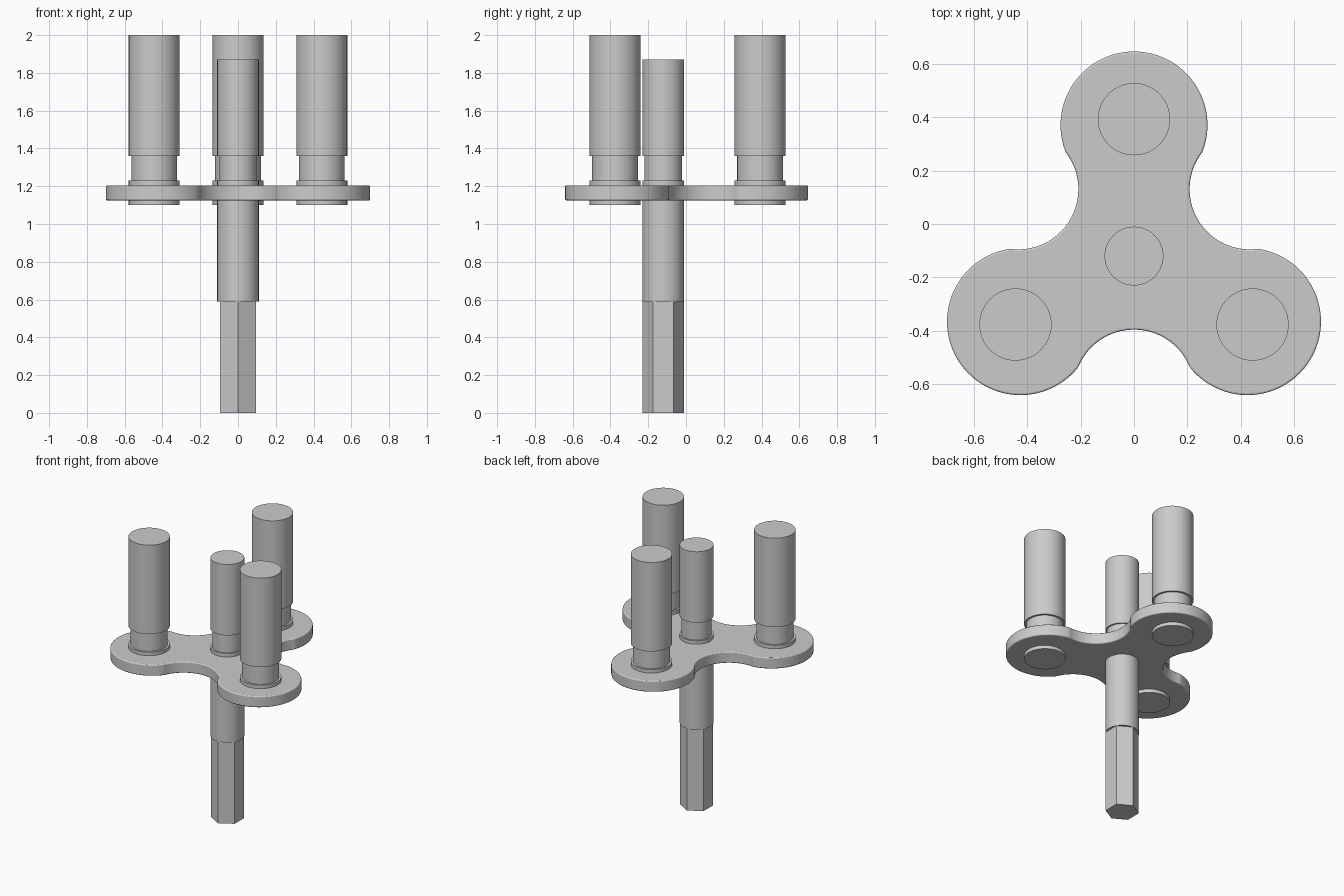
import bpy, bmesh
from math import radians, cos, sin, pi
from mathutils import Vector

cube = bpy.data.objects.get("Cube")
if cube:
    bpy.data.objects.remove(cube, do_unlink=True)

grey = bpy.data.materials.new("plain grey")
grey.use_nodes = True
colour = (0.6, 0.6, 0.6, 1)
grey.diffuse_color = colour
grey.node_tree.nodes["Principled BSDF"].inputs["Base Color"].default_value = colour

HUB = Vector((0, -0.12, 0))


def polar(r, deg):
    return Vector((r * cos(radians(deg)), r * sin(radians(deg)), 0))


def finish(name, bm, location, smooth=True):
    bmesh.ops.recalc_face_normals(bm, faces=bm.faces)
    mesh = bpy.data.meshes.new(name)
    bm.to_mesh(mesh)
    bm.free()
    mesh.materials.append(grey)
    obj = bpy.data.objects.new(name, mesh)
    obj.location = location
    bpy.context.collection.objects.link(obj)
    if smooth:
        bpy.ops.object.select_all(action='DESELECT')
        obj.select_set(True)
        bpy.context.view_layer.objects.active = obj
        bpy.ops.object.shade_smooth_by_angle(angle=radians(30))
    return obj


def turned(name, profile, location, sides=64, smooth=True):
    """Closed lathe of (radius, height) points with flat end caps."""
    bm = bmesh.new()
    rings = []
    for r, z in profile:
        rings.append([bm.verts.new((r * sin(2 * pi * i / sides), r * cos(2 * pi * i / sides), z))
                      for i in range(sides)])
    for a, b in zip(rings, rings[1:]):
        for i in range(sides):
            j = (i + 1) % sides
            bm.faces.new((a[i], a[j], b[j], b[i]))
    bm.faces.new(rings[0])
    bm.faces.new(rings[-1])
    return finish(name, bm, location, smooth)


# Three-lobed plate: round lobes joined by hollow arcs
def arc(centre, radius, start, end, steps):
    return [centre + polar(radius, start + (end - start) * i / steps) for i in range(steps + 1)]


outline = []
for lobe in (90, 210, 330):
    outline += arc(polar(0.49, lobe), 0.275, lobe - 112, lobe + 112, 48)
    waist = lobe + 60
    outline += arc(polar(0.5, waist), 0.225, waist + 180 + 67, waist + 180 - 67, 32)

bm = bmesh.new()
bottom = bm.faces.new([bm.verts.new(p) for p in outline])
top = bmesh.ops.extrude_face_region(bm, geom=[bottom])["geom"]
bmesh.ops.translate(bm, verts=[v for v in top if isinstance(v, bmesh.types.BMVert)], vec=(0, 0, 0.08))
plate = finish("plate", bm, HUB + Vector((0, 0, 1.125)))
bevel = plate.modifiers.new("rounded rim", 'BEVEL')
bevel.width = 0.01
bevel.segments = 3
bevel.angle_limit = radians(60)

# Outer pins, each with a base disc, neck and thick upper part
pin = [(0.135, 1.10), (0.135, 1.23), (0.121, 1.23), (0.121, 1.36), (0.135, 1.36), (0.135, 2.0)]
for name, angle in (("back_pin", 90), ("right_pin", 210), ("left_pin", 330)):
    turned(name, pin, HUB + polar(0.512, angle))

# Central shaft with a hexagonal shank below
shaft = [(0.11, 0.59), (0.11, 1.23), (0.099, 1.23), (0.099, 1.36), (0.11, 1.36), (0.11, 1.87)]
turned("centre_shaft", shaft, HUB)
turned("hex_shank", [(0.109, 0), (0.109, 0.59)], HUB, sides=6, smooth=False)
